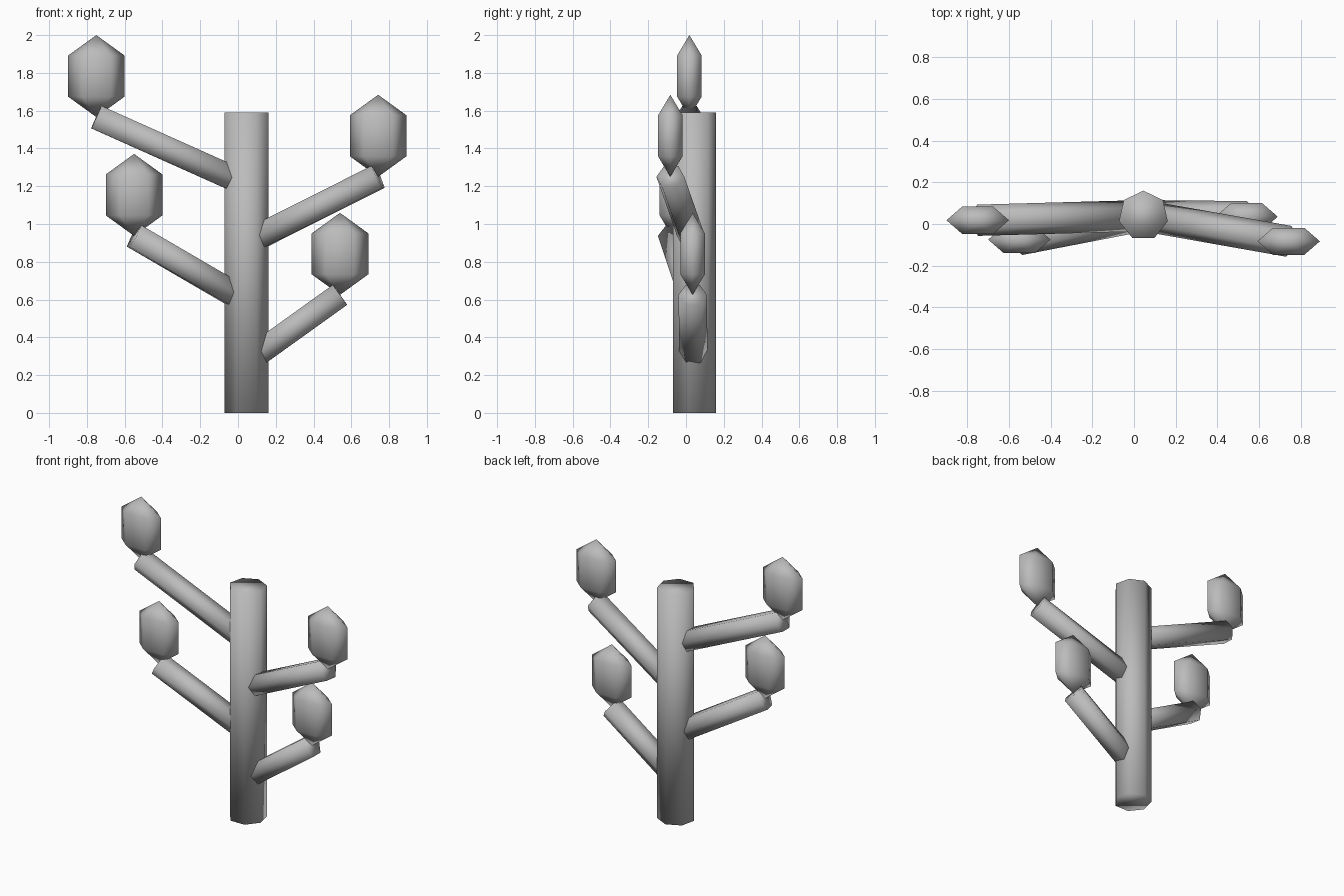
import bpy
import bmesh
from math import sin, cos, pi
from mathutils import Matrix, Vector

if "Cube" in bpy.data.objects:
    bpy.data.objects.remove(bpy.data.objects["Cube"], do_unlink=True)

grey = bpy.data.materials.new("plain grey")
grey.use_nodes = True
colour = (0.5, 0.5, 0.5, 1)
grey.diffuse_color = colour
grey.node_tree.nodes["Principled BSDF"].inputs["Base Color"].default_value = colour


def add_part(name, bm, matrix):
    """Turn a bmesh into a smooth shaded object."""
    bm.transform(matrix)
    bmesh.ops.recalc_face_normals(bm, faces=bm.faces)
    mesh = bpy.data.meshes.new(name)
    bm.to_mesh(mesh)
    bm.free()
    mesh.materials.append(grey)
    mesh.shade_smooth()
    obj = bpy.data.objects.new(name, mesh)
    bpy.context.collection.objects.link(obj)
    return obj


def prism(sides, radius, length):
    """Capped prism from the origin up +z, with a corner on +y."""
    bm = bmesh.new()
    bmesh.ops.create_cone(bm, cap_ends=True, segments=sides, radius1=radius,
                          radius2=radius, depth=length,
                          matrix=Matrix.Translation((0, 0, length / 2)))
    return bm


def pod(sides=6):
    """Coarse unit sphere: two rings and two poles, with a corner on +x."""
    bm = bmesh.new()
    rings = [[bm.verts.new((sin(pi / 3) * cos(2 * pi * i / sides),
                            sin(pi / 3) * sin(2 * pi * i / sides), z))
              for i in range(sides)] for z in (-0.5, 0.5)]
    poles = [bm.verts.new((0, 0, z)) for z in (-1, 1)]
    for i in range(sides):
        j = (i + 1) % sides
        bm.faces.new((rings[0][i], rings[0][j], rings[1][j], rings[1][i]))
        for ring, pole in zip(rings, poles):
            bm.faces.new((ring[i], ring[j], pole))
    return bm


# Trunk
TRUNK = Vector((0.045, 0.04, 0))
add_part("trunk", prism(7, 0.12, 1.59), Matrix.Translation(TRUNK))

# Branches with a flattened leaf standing on each tip
LEAF = Vector((0.173, 0.0866, 0.217))
branches = {
    "lower_left": (0.27, (0.54, 0.035, 0.625)),
    "lower_right": (0.59, (-0.55, -0.075, 0.937)),
    "upper_left": (0.90, (0.742, -0.083, 1.25)),
    "upper_right": (1.21, (-0.75, 0.018, 1.566)),
}
for name, (height, tip) in branches.items():
    start = TRUNK + Vector((0, 0, height))
    tip = Vector(tip)
    along = (tip - start).normalized()
    side = along.cross(Vector((0, 0, 1))).normalized()
    turn = Matrix((side.cross(along), side, along)).transposed().to_4x4()
    add_part(name + "_branch", prism(6, 0.075, (tip - start).length),
             Matrix.Translation(start) @ turn)
    centre = tip + Vector((0, 0, LEAF.z))
    add_part(name + "_leaf", pod(),
             Matrix.Translation(centre) @ Matrix.Diagonal(LEAF).to_4x4())
